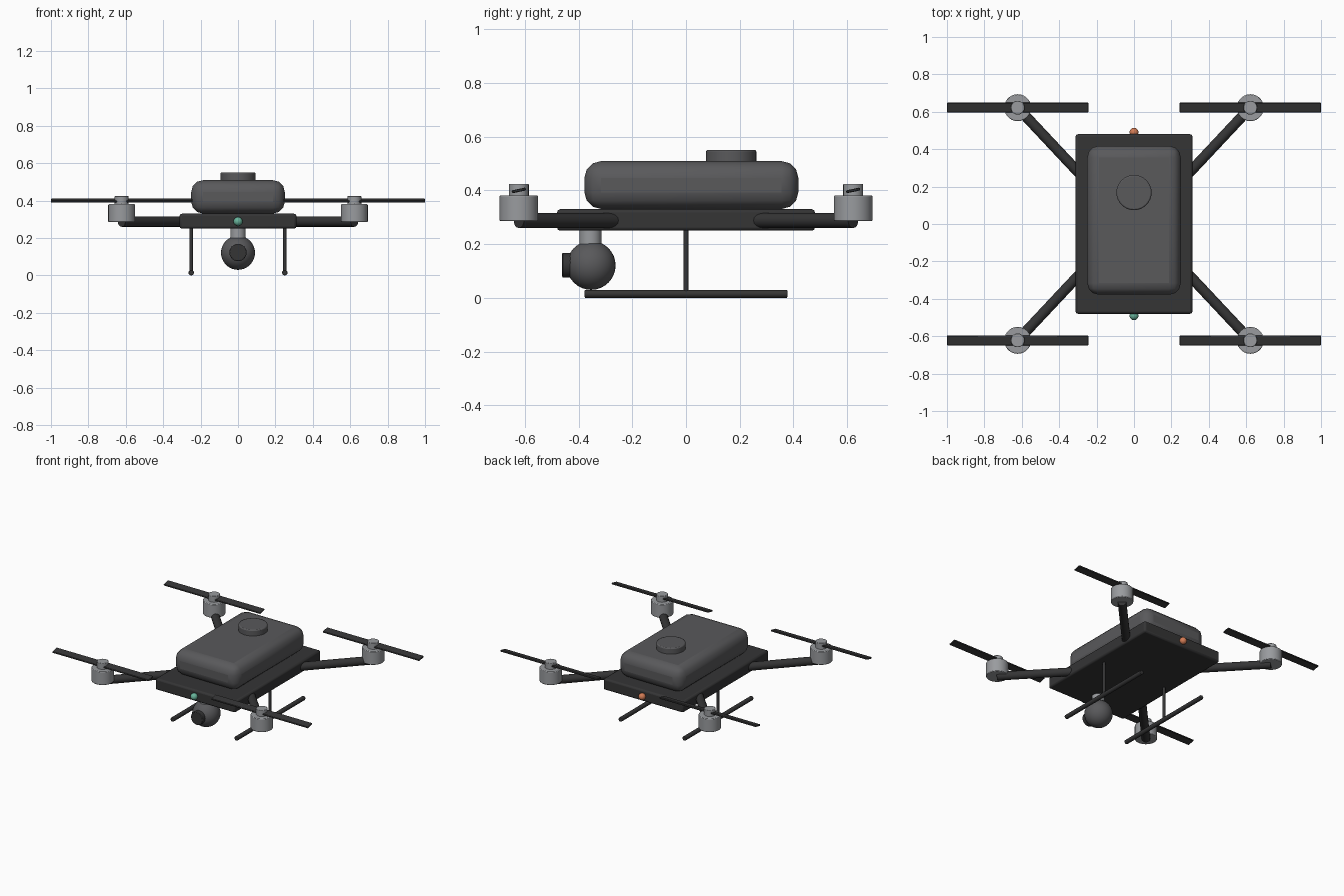
import bpy, math
from mathutils import Vector

if "Cube" in bpy.data.objects:
    bpy.data.objects.remove(bpy.data.objects["Cube"])


def mat(name, rgb):
    m = bpy.data.materials.new(name)
    m.diffuse_color = (*rgb, 1)
    m.use_nodes = True
    m.node_tree.nodes["Principled BSDF"].inputs["Base Color"].default_value = m.diffuse_color
    return m


CARBON = mat("carbon black", (0.035, 0.035, 0.036))
SHELL = mat("shell grey", (0.1, 0.1, 0.105))
METAL = mat("motor grey", (0.32, 0.33, 0.345))
TEAL = mat("teal light", (0.14, 0.46, 0.33))
ORANGE = mat("orange light", (0.65, 0.2, 0.09))


def finish(name, material, bevel=0, segments=2):
    o = bpy.context.object
    o.name = name
    o.data.materials.append(material)
    bpy.ops.object.transform_apply(location=False, rotation=False, scale=True)
    bpy.ops.object.shade_smooth_by_angle(angle=math.radians(35))
    if bevel:
        b = o.modifiers.new("bevel", 'BEVEL')
        b.width, b.segments = bevel, segments
        b.limit_method = 'ANGLE'
    return o


def box(name, material, loc, size, bevel=0, segments=2, rot=(0, 0, 0)):
    bpy.ops.mesh.primitive_cube_add(size=1, location=loc, rotation=rot)
    bpy.context.object.scale = size
    return finish(name, material, bevel, segments)


def rod(name, material, a, b, r, sides=24, bevel=0):
    a, b = Vector(a), Vector(b)
    d = b - a
    bpy.ops.mesh.primitive_cylinder_add(
        vertices=sides, radius=r, depth=d.length, location=(a + b) / 2,
        rotation=d.to_track_quat('Z', 'Y').to_euler())
    return finish(name, material, bevel)


def ball(name, material, loc, r, segs=32, rings=16):
    bpy.ops.mesh.primitive_uv_sphere_add(
        segments=segs, ring_count=rings, radius=r, location=loc)
    return finish(name, material)


# Body plate, upper shell and round cap
box("body_plate", CARBON, (0, 0, 0.29), (0.624, 0.96, 0.08), 0.012)
box("upper_shell", SHELL, (0, 0.02, 0.42), (0.5, 0.796, 0.178), 0.062, 3)
rod("top_cap", SHELL, (0, 0.168, 0.5), (0, 0.168, 0.551), 0.094, 32, 0.007)

# Four arms, each with motor, hub and propeller
M = 0.622
for sx, side in ((-1, "left"), (1, "right")):
    for sy, end in ((-1, "front"), (1, "rear")):
        tag = f"{end}_{side}"
        x, y = sx * M, sy * M
        rod(f"arm_{tag}", CARBON, (sx * 0.24, sy * 0.215, 0.288),
            (x, y, 0.288), 0.028, 16)
        rod(f"motor_{tag}", METAL, (x, y, 0.286), (x, y, 0.381), 0.072, 28, 0.004)
        rod(f"hub_{tag}", METAL, (x, y, 0.375), (x, y, 0.424), 0.037, 20, 0.003)
        box(f"propeller_{tag}", CARBON, (x, y, 0.4), (0.756, 0.053, 0.011),
            0.003, 1, (math.radians(12), 0, 0))

# Landing gear
for sx, side in ((-1, "left"), (1, "right")):
    x = sx * 0.25
    rod(f"leg_{side}", CARBON, (x, 0, 0.015), (x, 0, 0.26), 0.0095, 12)
    rod(f"skid_{side}", CARBON, (x, -0.377, 0.015), (x, 0.377, 0.015), 0.015, 12, 0.003)

# Camera on its mount
rod("camera_mount", METAL, (0, -0.356, 0.18), (0, -0.356, 0.255), 0.041)
ball("camera_ball", SHELL, (0, -0.353, 0.121), 0.091)
rod("camera_lens", CARBON, (0, -0.4, 0.122), (0, -0.461, 0.122), 0.046, 24, 0.004)

# Position lights
ball("front_light", TEAL, (0, -0.49, 0.289), 0.024, 16, 10)
ball("rear_light", ORANGE, (0, 0.49, 0.289), 0.024, 16, 10)
